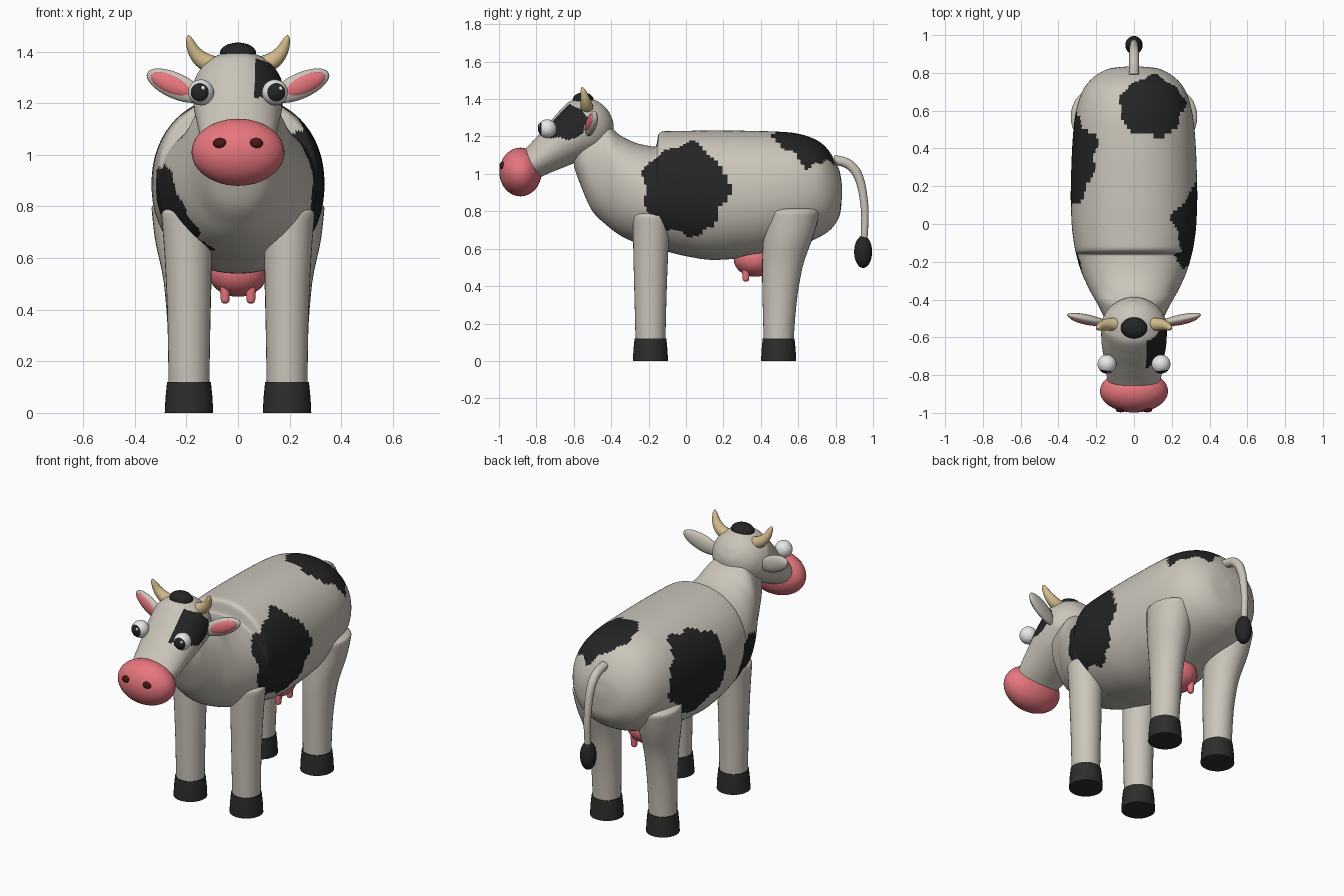
import bpy, bmesh, math
from mathutils import Vector, Matrix

if "Cube" in bpy.data.objects:
    bpy.data.objects.remove(bpy.data.objects["Cube"])


def material(name, rgb):
    m = bpy.data.materials.new(name)
    m.diffuse_color = (*rgb, 1)
    m.use_nodes = True
    m.node_tree.nodes["Principled BSDF"].inputs["Base Color"].default_value = m.diffuse_color
    return m


HIDE = material("pale_hide", (0.60, 0.56, 0.49))
BLACK = material("black_patch", (0.018, 0.018, 0.018))
PINK = material("pink_skin", (0.80, 0.18, 0.21))
HOOF = material("dark_hoof", (0.026, 0.026, 0.025))
HORN = material("horn", (0.64, 0.50, 0.26))
WHITE = material("eye_white", (0.88, 0.88, 0.88))
NOSTRIL = material("nostril_red", (0.07, 0.008, 0.008))


def finish(name, bm, mats, angle=50):
    bmesh.ops.recalc_face_normals(bm, faces=bm.faces)
    me = bpy.data.meshes.new(name)
    bm.to_mesh(me)
    bm.free()
    for m in mats:
        me.materials.append(m)
    ob = bpy.data.objects.new(name, me)
    bpy.context.collection.objects.link(ob)
    bpy.ops.object.select_all(action='DESELECT')
    ob.select_set(True)
    bpy.context.view_layer.objects.active = ob
    bpy.ops.object.shade_smooth_by_angle(angle=math.radians(angle))
    return ob


def loft(name, rings, mats, rule=None, angle=50):
    """Skin closed rings of points; rule(face centre) picks the material."""
    bm = bmesh.new()
    vs = [[bm.verts.new(p) for p in r] for r in rings]
    n = len(vs[0])
    for a, b in zip(vs, vs[1:]):
        for i in range(n):
            j = (i + 1) % n
            bm.faces.new((a[i], a[j], b[j], b[i]))
    bm.faces.new(vs[0])
    bm.faces.new(vs[-1])
    if rule:
        for f in bm.faces:
            f.material_index = rule(f.calc_center_median())
    return finish(name, bm, mats, angle)


def ellipsoid(name, loc, radii, mats, rot=Matrix(), rule=None, seg=32):
    bm = bmesh.new()
    bmesh.ops.create_uvsphere(bm, u_segments=seg, v_segments=seg // 2, radius=1)
    if rule:
        for f in bm.faces:
            f.material_index = rule(f.calc_center_median())
    bm.transform(Matrix.Translation(loc) @ rot @ Matrix.Diagonal((*radii, 1)))
    return finish(name, bm, mats)


def smooth(keys, steps):
    """Monotone cubic interpolation through rows of numbers."""
    def slope(i, k):
        if i == 0 or i == len(keys) - 1:
            return 0.6 * (keys[1][k] - keys[0][k] if i == 0 else keys[-1][k] - keys[-2][k])
        a, b = keys[i][k] - keys[i - 1][k], keys[i + 1][k] - keys[i][k]
        return 2 * a * b / (a + b) if a * b > 0 else 0
    out = []
    for i in range(len(keys) - 1):
        for s in range(steps):
            t = s / steps
            out.append([(2*t**3 - 3*t*t + 1) * keys[i][k] + (t**3 - 2*t*t + t) * slope(i, k)
                        + (3*t*t - 2*t**3) * keys[i + 1][k] + (t**3 - t*t) * slope(i + 1, k)
                        for k in range(len(keys[0]))])
    return out + [list(keys[-1])]


def oval(n, power=2.0):
    """Unit superellipse points."""
    pts = []
    for i in range(n):
        c, s = math.cos(2 * math.pi * i / n), math.sin(2 * math.pi * i / n)
        pts.append((math.copysign(abs(c) ** (2 / power), c), math.copysign(abs(s) ** (2 / power), s)))
    return pts


def tube(name, keys, mat, n=20):
    """Tapered tube through (x, y, z, radius) keys."""
    path = smooth(keys, 6)
    rings = []
    for i, p in enumerate(path):
        d = Vector(path[min(i + 1, len(path) - 1)][:3]) - Vector(path[max(i - 1, 0)][:3])
        d.normalize()
        u = d.cross(Vector((0.1, 1, 0)) if abs(d.x) + abs(d.z) > abs(d.y) and name.startswith("horn")
                    else Vector((1, 0, 0))).normalized()
        v = d.cross(u)
        rings.append([Vector(p[:3]) + p[3] * (c * u + s * v) for c, s in oval(n)])
    return loft(name, rings, [mat])


def blotch(a, b, ca, cb, ra, rb, ph):
    """Inside test of a wobbly oval."""
    u, v = (a - ca) / ra, (b - cb) / rb
    t = math.atan2(v, u)
    return math.hypot(u, v) < 0.97 + 0.05 * math.sin(5 * t + ph) + 0.04 * math.sin(9 * t + 2 * ph)


# body with neck: (y, top z, bottom z, half width), rump to throat
BODY = [(.835, .93, .89, .02), (.825, 1.0, .79, .12), (.78, 1.10, .71, .21), (.70, 1.18, .655, .275),
        (.55, 1.222, .60, .315), (.35, 1.23, .555, .33), (.15, 1.232, .54, .335), (0, 1.23, .56, .33),
        (-.12, 1.228, .59, .315), (-.145, 1.215, .595, .31), (-.165, 1.145, .60, .305),
        (-.25, 1.16, .625, .28), (-.35, 1.205, .67, .235), (-.43, 1.27, .73, .19),
        (-.50, 1.27, .80, .155), (-.56, 1.24, .93, .125), (-.60, 1.2, 1.04, .08)]


def body_rule(p):
    if p.x > 0.05 and blotch(p.y, p.z, -.005, .915, .235, .25, 1.0):
        return 1
    if p.z > 0.95 and blotch(p.x, p.y, .095, .62, .175, .165, 0.4):
        return 1
    if p.x < -0.05 and blotch(p.y, p.z, .34, .94, .26, .24, 2.0):
        return 1
    return int(p.x < -0.05 and blotch(p.y, p.z, -.21, .80, .14, .17, 3.0))


rings = [[(w * c, y, (t + b) / 2 + (t - b) / 2 * s) for c, s in oval(128, 2.15)]
         for y, t, b, w in smooth(BODY, 8)]
loft("body", rings, [HIDE, BLACK], body_rule)

# head: lofted along a sloping axis (distance, half width, half height)
HEAD = [(-.152, .01, .01), (-.14, .065, .062), (-.10, .125, .117), (-.05, .16, .147), (0, .175, .16),
        (.1, .172, .14), (.2, .16, .115), (.32, .145, .088), (.38, .13, .078)]
axis, up = Vector((0, -.82, -.572)), Vector((0, -.572, .82))
skull = Vector((0, -.54, 1.25))
rings = [[skull + axis * t + Vector((w * c, 0, 0)) + up * (h * s) for c, s in oval(96)]
         for t, w, h in smooth(HEAD, 8)]
loft("head", rings, [HIDE, BLACK],
     lambda p: int(p.x > .065 and blotch(p.y, p.z, -.655, 1.28, .13, .098, 0.5)))
ellipsoid("poll_tuft", (0, -.55, 1.395), (.07, .056, .04), [BLACK])
ellipsoid("muzzle", (0, -.885, 1.01), (.18, .113, .13), [PINK], seg=48)

# udder
ellipsoid("udder", (0, .37, .545), (.115, .115, .095), [PINK])

for s, side in ((-1, "left"), (1, "right")):
    # nostril
    ellipsoid("nostril_" + side, (s * .07, -.983, 1.045), (.027, .014, .02), [NOSTRIL], seg=20)

    # eye: sphere whose pole looks forward, pupil is the faces round the pole
    look = Vector((s * .15, -1, .02)).normalized()
    turn = look.to_track_quat('Z', 'Y').to_matrix().to_4x4()
    eye = Vector((s * .143, -.742, 1.242))
    ellipsoid("eye_" + side, eye, (.05, .05, .05), [WHITE, BLACK], turn,
              lambda p: int(p.z > .70), 40)
    glint = eye + .048 * Vector((s * .15 + .3, -.88, .32)).normalized()
    ellipsoid("eye_glint_" + side, glint, (.009, .005, .009), [WHITE], seg=12)

    # ear with pink inside
    ex = Vector((s * .9, .2, .4)).normalized()
    ez = Vector((s * .2, -1, 0))
    ez = (ez - ex * ez.dot(ex)).normalized()
    frame = Matrix((ex, ez.cross(ex), ez)).transposed().to_4x4()
    ear = Vector((s * .243, -.505, 1.268))
    ellipsoid("ear_" + side, ear, (.122, .05, .025), [HIDE], frame)
    ellipsoid("ear_inside_" + side, ear + ez * .012 + ex * .012, (.09, .036, .018), [PINK], frame)

    # horn
    tube("horn_" + side, [(s * .09, -.53, 1.345, .036), (s * .135, -.532, 1.365, .033),
                          (s * .172, -.54, 1.405, .024), (s * .19, -.552, 1.45, .012),
                          (s * .193, -.556, 1.463, .003)], HORN)

    # teats
    for y, place in ((.32, "front"), (.43, "rear")):
        tube(f"teat_{place}_{side}", [(s * .05, y, .52, .022), (s * .05, y, .46, .019),
                                      (s * .05, y, .432, .016), (s * .05, y, .424, .006)], PINK, 14)

    # legs: (x, y, z, x radius, y radius)
    front = [(.19, -.19, .11, .079, .08), (.19, -.19, .35, .083, .086), (.193, -.188, .6, .091, .094),
             (.2, -.185, .77, .097, .1), (.195, -.185, .79, .085, .09)]
    hind = [(.19, .495, .11, .079, .08), (.19, .5, .3, .082, .09), (.195, .515, .5, .092, .108),
            (.208, .55, .68, .115, .135), (.215, .568, .795, .12, .145), (.205, .568, .815, .10, .125)]
    for place, keys in (("front", front), ("hind", hind)):
        rings = [[(s * x + rx * c, y + ry * q, z) for c, q in oval(32)]
                 for x, y, z, rx, ry in smooth(keys, 4)]
        loft(f"{place}_leg_{side}", rings, [HIDE])
        x, y = keys[0][:2]
        rings = [[(s * x + r * c, y + r * q, z) for c, q in oval(32)]
                 for z, r in ((0, .094), (.06, .091), (.12, .085))]
        loft(f"{place}_hoof_{side}", rings, [HOOF])

# tail and its tuft
tube("tail", [(0, .79, 1.075, .026), (0, .85, 1.062, .026), (0, .91, 1.01, .025), (0, .945, .90, .022),
              (0, .957, .77, .02), (0, .95, .62, .018)], HIDE)
ellipsoid("tail_tuft", (0, .947, .583), (.046, .048, .086), [BLACK])
